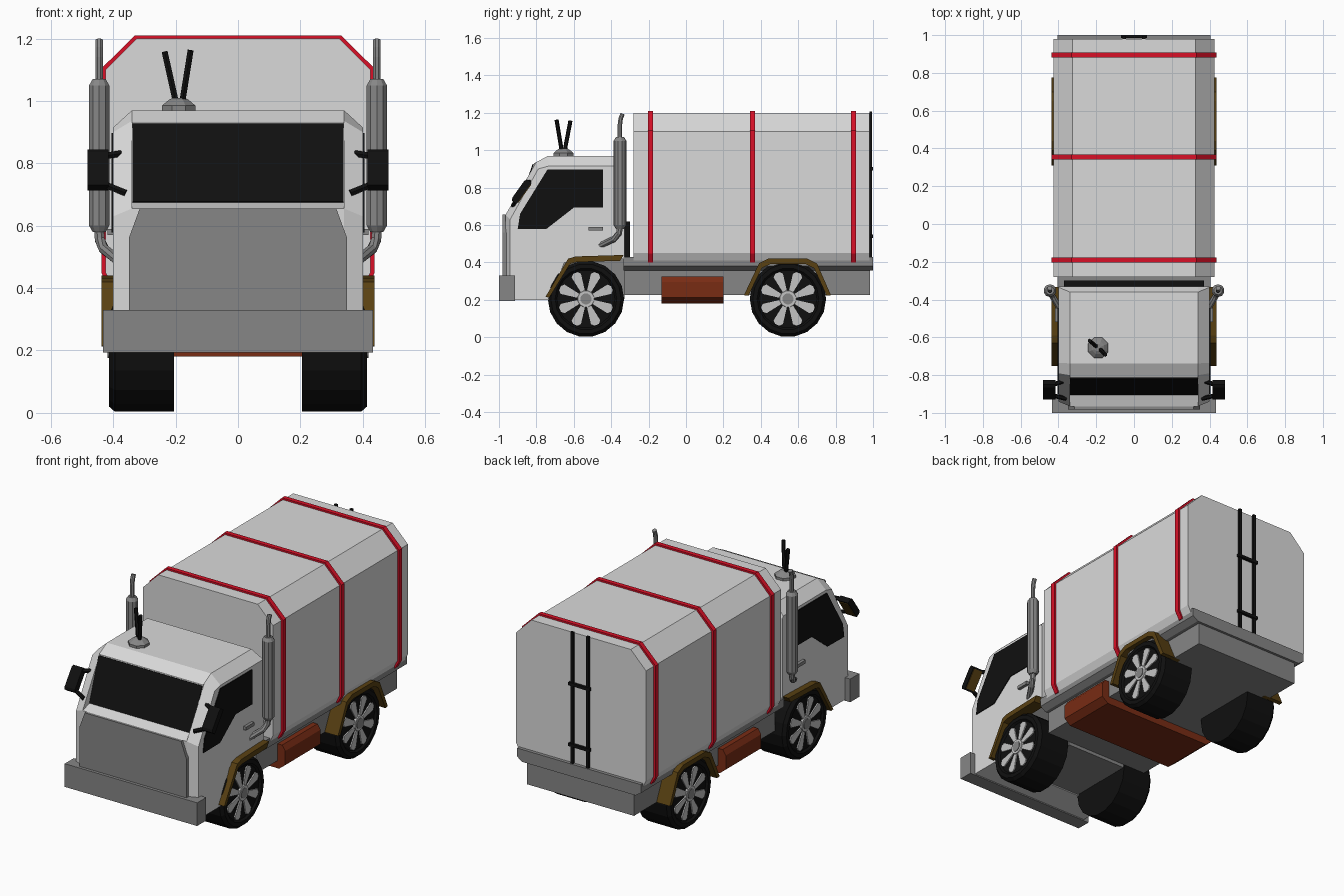
import bpy, bmesh, math
from mathutils import Vector, Matrix

if "Cube" in bpy.data.objects:
    bpy.data.objects.remove(bpy.data.objects["Cube"])


def material(name, r, g, b):
    m = bpy.data.materials.new(name)
    m.diffuse_color = (r, g, b, 1)
    m.use_nodes = True
    m.node_tree.nodes["Principled BSDF"].inputs["Base Color"].default_value = m.diffuse_color
    return m


WHITE = material("body white", .70, .70, .70)
GREY = material("metal grey", .24, .24, .24)
BLACK = material("black", .005, .005, .005)
RED = material("strap red", .70, .005, .02)
BROWN = material("fender brown", .10, .052, .006)
RUST = material("tank rust", .19, .025, .007)
RIM = material("rim silver", .55, .55, .55)


def mesh(name, verts, faces, mat, mirror=False):
    bm = bmesh.new()
    vs = [bm.verts.new(v) for v in verts]
    for f in faces:
        bm.faces.new([vs[i] for i in f])
    bmesh.ops.recalc_face_normals(bm, faces=bm.faces)
    me = bpy.data.meshes.new(name)
    bm.to_mesh(me)
    bm.free()
    me.materials.append(mat)
    ob = bpy.data.objects.new(name, me)
    bpy.context.collection.objects.link(ob)
    if mirror:
        mod = ob.modifiers.new("mirror", 'MIRROR')
        mod.use_mirror_merge = False
    return ob


def loft(name, rings, mat, mirror=False):
    """Skin equal-length rings of points and cap both ends."""
    n, k = len(rings[0]), len(rings)
    faces = [(r * n + i, r * n + (i + 1) % n, (r + 1) * n + (i + 1) % n, (r + 1) * n + i)
             for r in range(k - 1) for i in range(n)]
    faces += [tuple(range(n)), tuple(range((k - 1) * n, k * n))]
    return mesh(name, [p for r in rings for p in r], faces, mat, mirror)


def side_prism(name, yz, x0, x1, mat, mirror=False):
    return loft(name, [[(x, y, z) for y, z in yz] for x in (x0, x1)], mat, mirror)


def section(name, half, y0, y1, mat):
    """Symmetric (x, z) cross-section, given for +x, extruded along y."""
    xz = half + [(-x, z) for x, z in reversed(half)]
    return loft(name, [[(x, y, z) for x, z in xz] for y in (y0, y1)], mat)


def box(name, x0, x1, y0, y1, z0, z1, mat, mirror=False):
    return side_prism(name, [(y0, z0), (y1, z0), (y1, z1), (y0, z1)], x0, x1, mat, mirror)


def tube(name, pts, radii, mat, sides=8, axis=None, mirror=False):
    pts = [Vector(p) for p in pts]
    if not isinstance(radii, (list, tuple)):
        radii = [radii] * len(pts)
    rings = []
    for i, (p, r) in enumerate(zip(pts, radii)):
        d = Vector(axis) if axis else pts[min(i + 1, len(pts) - 1)] - pts[max(i - 1, 0)]
        d.normalize()
        u = d.cross(Vector((0, 1, 0) if abs(d.y) < .9 else (1, 0, 0))).normalized()
        v = d.cross(u)
        rings.append([p + r * (u * math.cos(a) + v * math.sin(a))
                      for a in (2 * math.pi * (j + .5) / sides for j in range(sides))])
    return loft(name, rings, mat, mirror)


# Cab: middle with recessed windscreen, plus tapering sides with wheel arches
arch = [(-.33, .42), (-.65, .40), (-.73, .20)]
side_prism("cab_middle", [(-.965, .2), (-.965, .655), (-.90, .675), (-.812, .93), (-.80, .936),
                          (-.738, .97), (-.36, .97), (-.33, .915)] + arch, -.34, .34, WHITE)
inner = [(-.965, .2), (-.965, .655), (-.80, .936), (-.738, .97), (-.36, .97), (-.33, .915)] + arch
outer = [(-.94, .2), (-.94, .63), (-.79, .90), (-.735, .915), (-.335, .915), (-.33, .90)] + arch
loft("cab_side", [[(.34, y, z) for y, z in inner], [(.40, y, z) for y, z in outer]], WHITE, True)
side_prism("windscreen", [(-.90, .675), (-.906, .677), (-.82, .927), (-.814, .925)], -.338, .338, BLACK)
side_prism("side_window", [(-.90, .578), (-.745, .58), (-.60, .693), (-.445, .693), (-.445, .898),
                           (-.74, .898), (-.887, .66)], .398, .405, BLACK, True)
box("door_handle", .398, .418, -.52, -.445, .57, .59, GREY, True)

# Grille and bumper
section_pts = [(.35, .32), (.35, .56), (.315, .655)]
section("grille", section_pts, -.982, -.955, GREY)
box("bumper", -.433, .433, -1, -.915, .193, .33, GREY)

# Chassis, bed, rear wall of cab, tank
box("front_chassis", -.2, .2, -.93, -.33, .205, .43, GREY)
box("rear_chassis", -.35, .35, -.33, .985, .225, .37, GREY)
section("bed", [(.37, .357), (.405, .38), (.405, .43)], -.335, 1, GREY)
box("cab_rear_panel", -.37, .37, -.335, -.30, .43, .62, BLACK)
section("tank", [(.36, .18), (.40, .212), (.40, .295), (.38, .325)], -.13, .20, RUST)

# Container and straps
shell = [(.405, .41), (.425, .45), (.425, 1.10), (.325, 1.20)]
section("container", shell, -.28, .98, WHITE)
band = [(.41, .40), (.437, .447), (.437, 1.105), (.33, 1.21)]
for y in (-.19, .355, .895):
    section("strap", band, y - .0135, y + .0135, RED)

# Ladder
box("ladder_rail", .043, .06, .98, .995, .43, 1.207, BLACK, True)
for z in (.54, .90):
    box("ladder_rung", -.07, .07, .985, 1, z - .009, z + .009, BLACK)

# Fenders: arched strips
for name, yc, x0, path in (
        ("front_fender", -.535, .36, [(-.752, .215), (-.63, .42), (-.59, .432), (-.333, .44)]),
        ("rear_fender", .545, .31, [(.31, .225), (.39, .395), (.44, .42), (.65, .42), (.70, .395), (.775, .225)])):
    under = [(yc + (y - yc) * .9, .2 + (z - .2) * .87) for y, z in reversed(path)]
    side_prism(name, path + under, x0, .437, BROWN, True)

# Wheels with eight flared spokes
for y in (-.535, .545):
    c = Vector((0, y, .205))
    prof = [(.205, .15), (.205, .204), (.395, .204), (.413, .188), (.413, .165), (.402, .155)]
    tube("tyre", [c + Vector((x, 0, 0)) for x, r in prof], [r for x, r in prof],
         BLACK, 18, (1, 0, 0), True)
    tube("hub", [c + Vector((x, 0, 0)) for x in (.40, .414)], [.048, .044], RIM, 12, (1, 0, 0), True)
    tube("hub_cap", [c + Vector((x, 0, 0)) for x in (.41, .418)], .03, GREY, 12, (1, 0, 0), True)
    for k in range(8):
        a = math.radians(45 * k + 22.5)
        ca, sa = math.cos(a), math.sin(a)
        quad = [(.04, -.011), (.135, -.027), (.15, -.012), (.15, .012), (.135, .027), (.04, .011)]
        side_prism("spoke", [(y + r * ca - t * sa, .205 + r * sa + t * ca) for r, t in quad],
                   .40, .409, RIM, True)

# Exhaust stacks
tube("silencer", [(.445, -.353, z) for z in (.58, .60, 1.05, 1.07)], [.022, .034, .034, .022],
     GREY, 10, (0, 0, 1), True)
tube("tailpipe", [(.445, -.353, 1.06), (.445, -.353, 1.14), (.445, -.349, 1.17), (.445, -.339, 1.195)],
     .013, GREY, 8, None, True)
tube("lower_pipe", [(.445, -.353, .59), (.443, -.358, .555), (.43, -.385, .525), (.385, -.46, .49)],
     .017, GREY, 8, None, True)

# Mirrors: tilted housing with tinted back glass and two arms
tilt = Matrix.Translation((.449, -.88, .78)) @ Matrix.Rotation(-.62, 4, 'X')
for name, pts, hx, mat in (
        ("mirror", [(-.02, -.055), (-.012, -.07), (.018, -.07), (.018, .07), (-.012, .07), (-.02, .055)], .034, BLACK),
        ("mirror_glass", [(.016, -.06), (.022, -.06), (.022, .06), (.016, .06)], .029, BROWN)):
    loft(name, [[tilt @ Vector((x, y, z)) for y, z in pts] for x in (-hx, hx)], mat, True)
tube("mirror_arm_top", [(.37, -.83, .832), (.44, -.855, .822)], .012, BLACK, 6, None, True)
tube("mirror_arm_low", [(.36, -.925, .705), (.44, -.905, .737)], .012, BLACK, 6, None, True)

# Roof beacon base with two aerials
tube("aerial_base", [(-.19, -.655, z) for z in (.965, .985, 1.003, 1.01)], [.058, .058, .035, .02],
     GREY, 8, (0, 0, 1))
tube("aerial", [(-.20, -.648, 1.0), (-.235, -.618, 1.157)], .011, BLACK, 6)
tube("aerial", [(-.178, -.665, 1.0), (-.152, -.692, 1.162)], .011, BLACK, 6)
